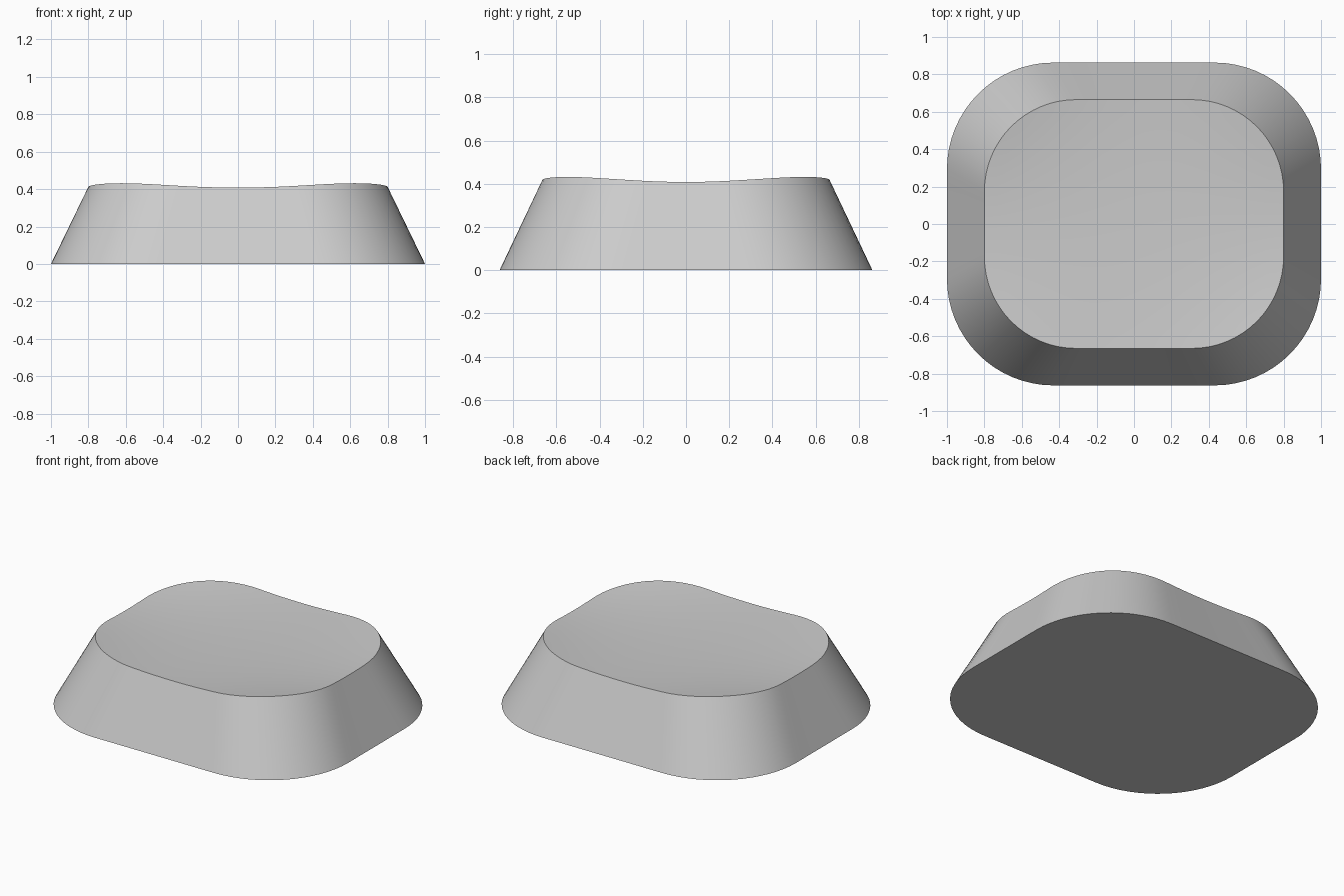
import bpy
import bmesh
from math import cos, sin, pi, radians

cube = bpy.data.objects.get("Cube")
if cube:
    bpy.data.objects.remove(cube, do_unlink=True)

ARC = 16       # steps per rounded corner
EDGE = 8       # steps per straight side
RINGS = 12     # rings across the dished top
TOP_X, TOP_Y = 0.8, 0.665


def rounded_rect(hx, hy, r):
    """Outline of a rounded rectangle, counter-clockwise."""
    corners = []
    for i, (sx, sy) in enumerate([(1, 1), (-1, 1), (-1, -1), (1, -1)]):
        angles = [pi / 2 * (i + k / ARC) for k in range(ARC + 1)]
        corners.append([(sx * (hx - r) + r * cos(a), sy * (hy - r) + r * sin(a))
                        for a in angles])
    pts = []
    for i, arc in enumerate(corners):
        pts += arc
        (ax, ay), (bx, by) = arc[-1], corners[(i + 1) % 4][0]
        pts += [(ax + (bx - ax) * k / EDGE, ay + (by - ay) * k / EDGE)
                for k in range(1, EDGE)]
    return pts


def dish(x, y):
    """Height of the top: shallow bowl with slightly raised corners."""
    u, v = (x / TOP_X) ** 2, (y / TOP_Y) ** 2
    return 0.388 + 0.02 * (u + v) + 0.042 * u * v


def bridge(bm, low, high):
    n = len(low)
    return [bm.faces.new((low[i], low[(i + 1) % n], high[(i + 1) % n], high[i]))
            for i in range(n)]


bm = bmesh.new()

# Sloping side wall and flat base
base = [bm.verts.new((x, y, 0)) for x, y in rounded_rect(1.0, 0.863, 0.57)]
top_outline = rounded_rect(TOP_X, TOP_Y, 0.49)
rim = [bm.verts.new((x, y, dish(x, y))) for x, y in top_outline]
bridge(bm, base, rim)
bm.faces.new(base[::-1])

# Dished top, ring by ring to the centre
outer = rim
for k in range(RINGS - 1, 0, -1):
    s = k / RINGS
    inner = [bm.verts.new((x * s, y * s, dish(x * s, y * s))) for x, y in top_outline]
    bridge(bm, outer, inner)
    outer = inner
centre = bm.verts.new((0, 0, dish(0, 0)))
for i, v in enumerate(outer):
    bm.faces.new((v, outer[(i + 1) % len(outer)], centre))

mesh = bpy.data.meshes.new("dished_cap")
bm.to_mesh(mesh)
bm.free()
cap = bpy.data.objects.new("dished_cap", mesh)
bpy.context.collection.objects.link(cap)

# Light grey plastic
colour = (0.6, 0.6, 0.6, 1)
mat = bpy.data.materials.new("light_grey")
mat.use_nodes = True
mat.diffuse_color = colour
mat.node_tree.nodes["Principled BSDF"].inputs["Base Color"].default_value = colour
mesh.materials.append(mat)

# Smooth faces with a crisp rim and base edge
bpy.ops.object.select_all(action="DESELECT")
cap.select_set(True)
bpy.context.view_layer.objects.active = cap
bpy.ops.object.shade_smooth_by_angle(angle=radians(30))
